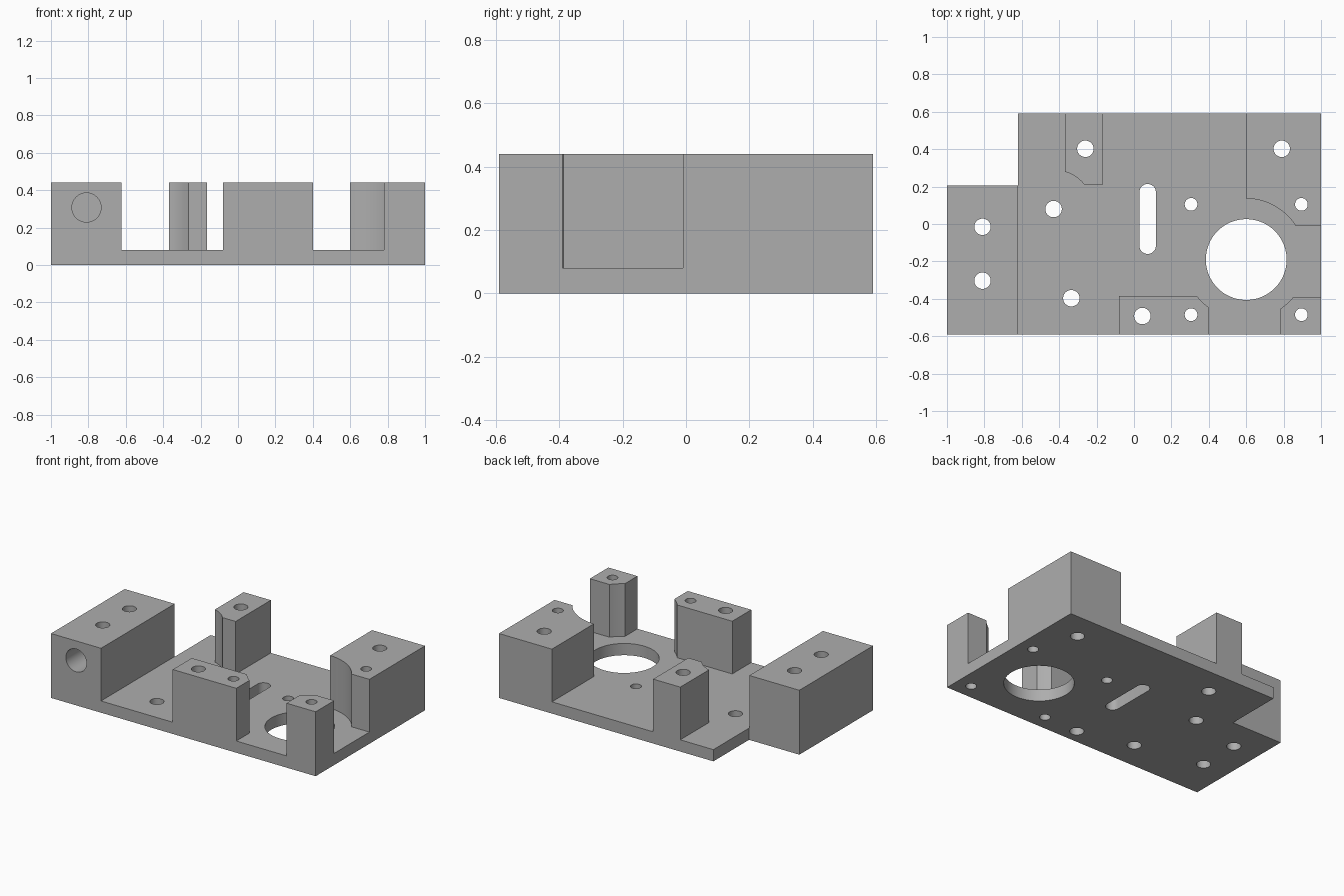
import bpy
import bmesh
from math import pi, radians, sin, cos, atan2
from mathutils import Matrix, Vector

if "Cube" in bpy.data.objects:
    bpy.data.objects.remove(bpy.data.objects["Cube"], do_unlink=True)

TOP, FLOOR, HALF_Y = 0.44, 0.08, 0.59
MOTOR = (0.6, -0.19)
PIVOT = (-0.43, 0.08)


def arc(centre, start, end, steps=16):
    """Points on a circle from one end point to another, by the short way."""
    a = Vector(start) - Vector(centre)
    b = Vector(end) - Vector(centre)
    a0 = atan2(a.y, a.x)
    turn = (atan2(b.y, b.x) - a0 + pi) % (2 * pi) - pi
    points = []
    for i in range(steps + 1):
        t = i / steps
        r = a.length * (1 - t) + b.length * t
        points.append((centre[0] + r * cos(a0 + turn * t),
                       centre[1] + r * sin(a0 + turn * t)))
    return points


def add_prism(bm, outline, low, high):
    base = bm.faces.new([bm.verts.new((x, y, low)) for x, y in outline])
    grown = bmesh.ops.extrude_face_region(bm, geom=[base])["geom"]
    bmesh.ops.translate(bm, vec=(0, 0, high - low),
                        verts=[v for v in grown if isinstance(v, bmesh.types.BMVert)])


def add_slot(bm, x, y, radius, half_length=0.0, sides=48):
    """A through hole, stretched along y when half_length is given."""
    outline = []
    for i in range(sides):
        a = 2 * pi * (i + 0.5) / sides
        shift = half_length if sin(a) > 0 else -half_length
        outline.append((x + radius * cos(a), y + shift + radius * sin(a)))
    add_prism(bm, outline, -0.1, TOP + 0.1)


def finish(bm, name):
    bmesh.ops.recalc_face_normals(bm, faces=bm.faces)
    mesh = bpy.data.meshes.new(name)
    bm.to_mesh(mesh)
    bm.free()
    obj = bpy.data.objects.new(name, mesh)
    bpy.context.collection.objects.link(obj)
    return obj


# Solid block with the notched back corner
bm = bmesh.new()
add_prism(bm, [(-1, -HALF_Y), (1, -HALF_Y), (1, HALF_Y), (-0.62, HALF_Y),
               (-0.62, 0.205), (-1, 0.205)], 0, TOP)
body = finish(bm, "mount_body")

# Milled pocket that leaves the side block and the four posts standing
far = 0.7
pocket = [(-0.622, -far), (-0.622, far), (-0.37, far)]
pocket += arc(PIVOT, (-0.37, 0.28), (-0.265, 0.21))
pocket += [(-0.165, 0.21), (-0.165, far), (0.6, far)]
pocket += arc(MOTOR, (0.6, 0.137), (0.865, -0.01))
pocket += [(1.1, -0.01), (1.1, -0.39)]
pocket += arc(MOTOR, (0.852, -0.39), (0.78, -0.455), 6)
pocket += [(0.78, -far), (0.4, -far)]
pocket += arc(MOTOR, (0.4, -0.446), (0.336, -0.385), 6)
pocket += [(-0.08, -0.385), (-0.08, -far)]
bm = bmesh.new()
add_prism(bm, pocket, FLOOR, TOP + 0.1)
pocket_cutter = finish(bm, "pocket_cutter")

# Motor bore, belt slot and screw holes
bm = bmesh.new()
add_slot(bm, *MOTOR, 0.216, sides=96)
add_slot(bm, 0.073, 0.027, 0.044, 0.143)
for x, y in [(-0.81, -0.015), (-0.81, -0.303), PIVOT, (-0.335, -0.397),
             (-0.26, 0.402), (0.79, 0.402), (0.045, -0.492)]:
    add_slot(bm, x, y, 0.044)
for sx in (-1, 1):
    for sy in (-1, 1):
        add_slot(bm, MOTOR[0] + sx * 0.295, MOTOR[1] + sy * 0.295, 0.034)

# Blind hole in the front of the side block
bmesh.ops.create_cone(bm, cap_ends=True, segments=48, radius1=0.078, radius2=0.078,
                      depth=0.32, matrix=Matrix.Translation((-0.81, -0.53, 0.307))
                      @ Matrix.Rotation(pi / 2, 4, "X"))
drill_cutter = finish(bm, "drill_cutter")

# Cut, bake and drop the cutters
for cutter in (pocket_cutter, drill_cutter):
    cutter.hide_render = True
    mod = body.modifiers.new(cutter.name, "BOOLEAN")
    mod.operation = "DIFFERENCE"
    mod.solver = "EXACT"
    mod.object = cutter
bpy.context.view_layer.update()
graph = bpy.context.evaluated_depsgraph_get()
baked = bpy.data.meshes.new_from_object(body.evaluated_get(graph))
body.modifiers.clear()
body.data = baked
body.data.name = "mount_body"
for cutter in (pocket_cutter, drill_cutter):
    bpy.data.objects.remove(cutter, do_unlink=True)

# Plain grey metal
grey = bpy.data.materials.new("machined_grey")
grey.use_nodes = True
colour = (0.42, 0.42, 0.42, 1)
grey.diffuse_color = colour
grey.node_tree.nodes["Principled BSDF"].inputs["Base Color"].default_value = colour
body.data.materials.clear()
body.data.materials.append(grey)

# Smooth curved walls, keep machined edges sharp
bpy.ops.object.select_all(action="DESELECT")
body.select_set(True)
bpy.context.view_layer.objects.active = body
bpy.ops.object.shade_smooth_by_angle(angle=radians(25))
